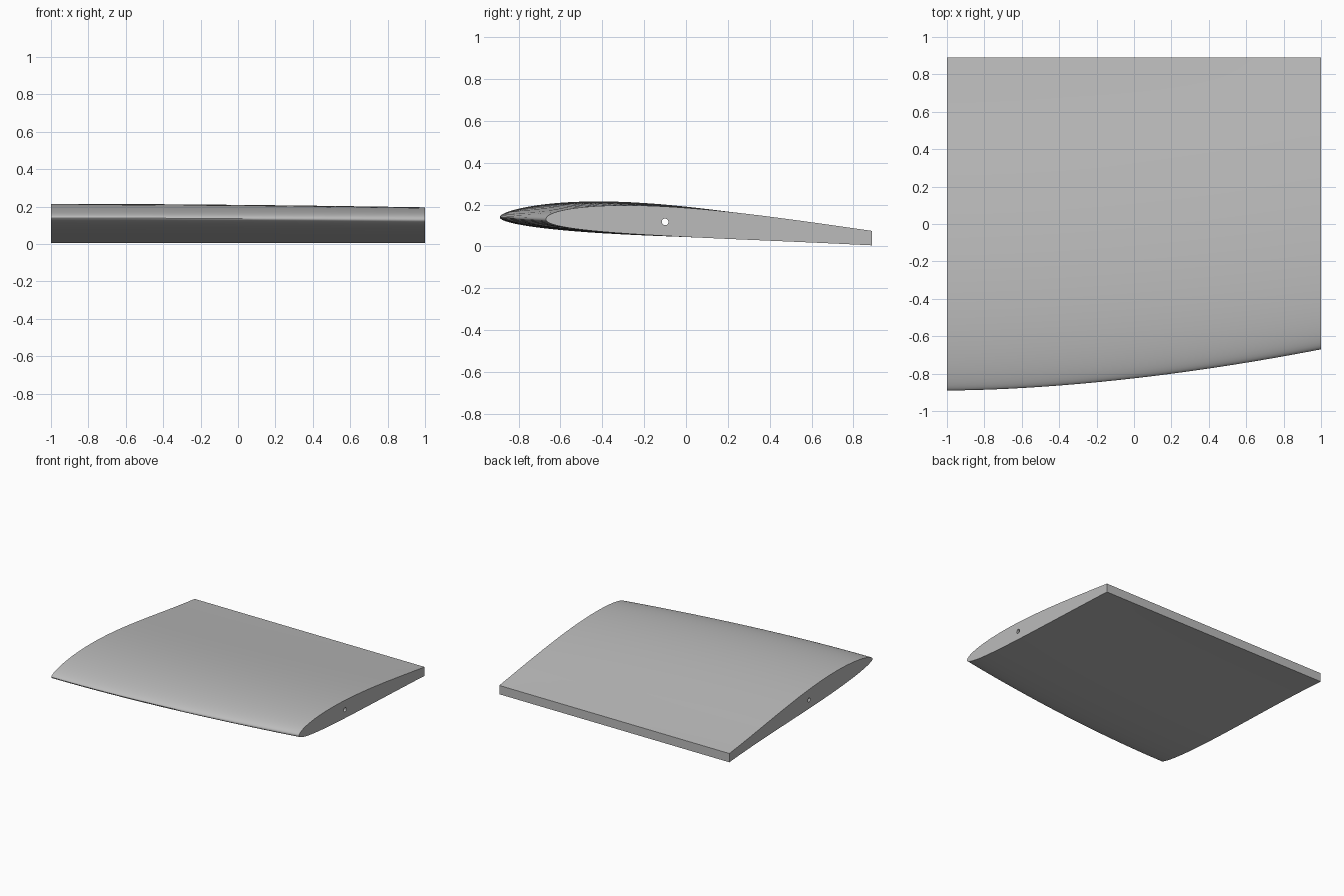
import bpy, bmesh, math
from mathutils import Matrix, Vector

default = bpy.data.objects.get("Cube")
if default:
    bpy.data.objects.remove(default, do_unlink=True)

STATIONS, STEPS = 24, 32
TRAILING_Y = 0.89

grey = bpy.data.materials.new("light grey")
grey.use_nodes = True
colour = (0.50, 0.50, 0.50, 1)
grey.diffuse_color = colour
grey.node_tree.nodes["Principled BSDF"].inputs["Base Color"].default_value = colour


def basis(u):
    return (math.sqrt(u), u, u * u, u ** 3)


def fit(points):
    """Aerofoil curve through four (chord fraction, height offset) points."""
    return Matrix([basis(u) for u, _ in points]).inverted() @ Vector([h for _, h in points])


# Upper and lower curves of the root and tip sections
root_top = fit([(0.05, 0.041), (0.27, 0.076), (0.5, 0.051), (1, -0.065)])
root_low = fit([(0.05, -0.034), (0.24, -0.072), (0.5, -0.094), (1, -0.134)])
tip_top = fit([(0.045, 0.041), (0.256, 0.067), (0.43, 0.055), (1, -0.055)])
tip_low = fit([(0.045, -0.033), (0.24, -0.067), (0.43, -0.084), (1, -0.124)])


def section(t):
    """Closed outline at span fraction t, from upper trailing edge round the nose."""
    s = t ** 1.76
    nose_y, nose_z = -0.89 + 0.22 * s, 0.139 - 0.01 * s
    top, low = root_top.lerp(tip_top, s), root_low.lerp(tip_low, s)
    outline = []
    for i in range(-STEPS, STEPS + 1):
        u = (i / STEPS) ** 2
        curve = top if i < 0 else low
        height = nose_z + curve.dot(Vector(basis(u)))
        outline.append((2 * t - 1, nose_y + (TRAILING_Y - nose_y) * u, height))
    return outline


# Wing skin lofted between the sections, with flat ends
bm = bmesh.new()
rings = [[bm.verts.new(p) for p in section(k / STATIONS)] for k in range(STATIONS + 1)]
for a, b in zip(rings, rings[1:]):
    for i in range(len(a)):
        j = (i + 1) % len(a)
        bm.faces.new((a[i], a[j], b[j], b[i]))
bm.faces.new(rings[0])
bm.faces.new(rings[-1])
bmesh.ops.recalc_face_normals(bm, faces=bm.faces)
mesh = bpy.data.meshes.new("wing_panel")
bm.to_mesh(mesh)
bm.free()
mesh.materials.append(grey)
wing = bpy.data.objects.new("wing_panel", mesh)
bpy.context.collection.objects.link(wing)

# Spar hole along the whole span
bpy.ops.mesh.primitive_cylinder_add(vertices=24, radius=0.016, depth=2.4,
                                    location=(0, -0.10, 0.117),
                                    rotation=(0, math.pi / 2, 0))
cutter = bpy.context.object
cutter.name = "spar_hole_cutter"
cutter.data.materials.append(grey)
cutter.hide_render = True

bpy.ops.object.select_all(action='DESELECT')
wing.select_set(True)
bpy.context.view_layer.objects.active = wing
hole = wing.modifiers.new("spar_hole", 'BOOLEAN')
hole.operation = 'DIFFERENCE'
hole.solver = 'EXACT'
hole.object = cutter
bpy.ops.object.modifier_apply(modifier=hole.name)
bpy.data.objects.remove(cutter, do_unlink=True)
bpy.ops.object.shade_smooth_by_angle(angle=math.radians(35))
